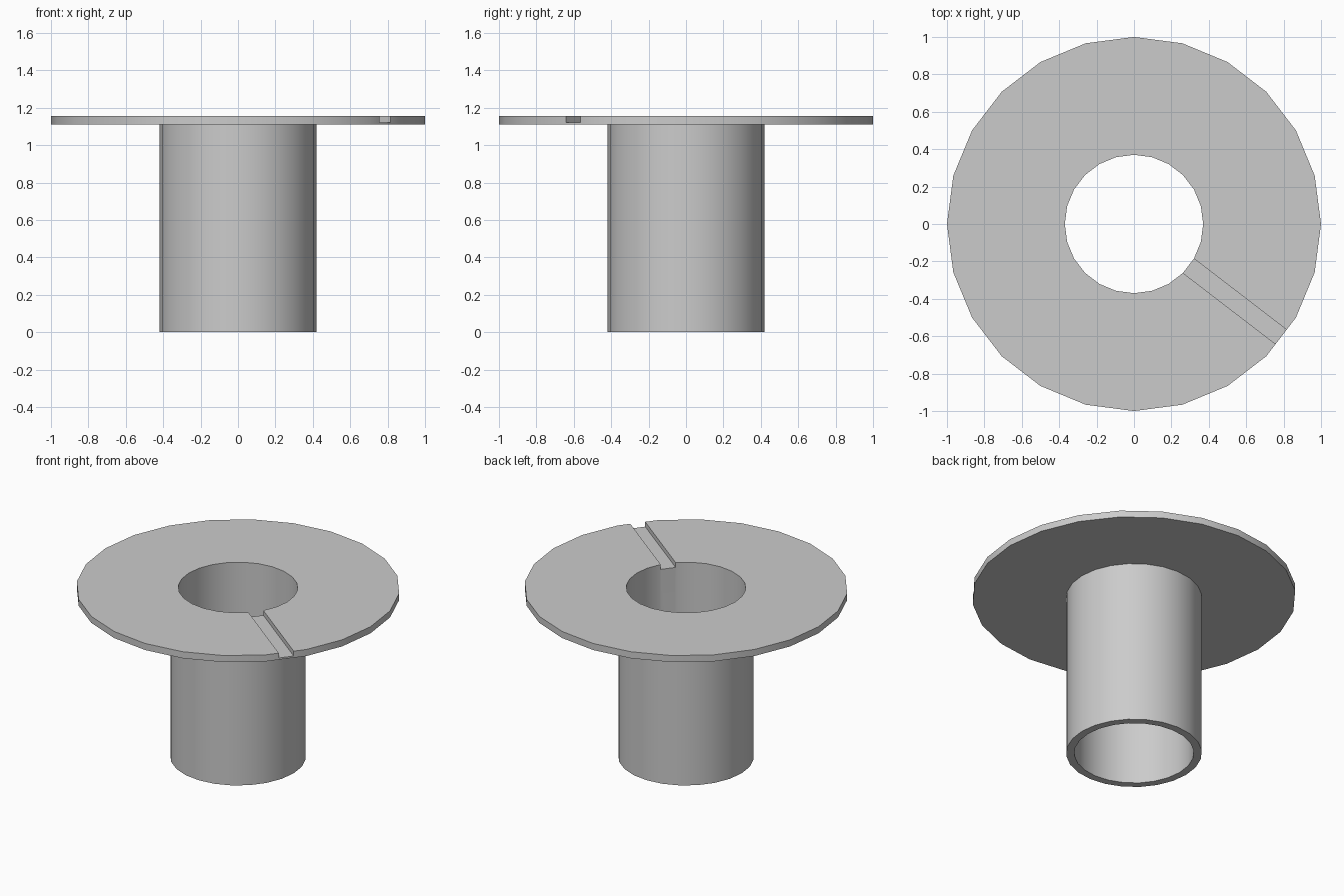
import bpy, math

cube = bpy.data.objects.get("Cube")
if cube:
    bpy.data.objects.remove(cube, do_unlink=True)

SIDES = 24
BORE, TUBE, RIM = 0.37, 0.42, 1.0
UNDERSIDE, TOP, SLOT_FLOOR = 1.11, 1.155, 1.122
SLOT_ANGLE = math.radians(-37.5)
SLOT_WIDTH = 2 * BORE * math.sin(math.pi / SIDES) * 0.998

# Single grey metal
grey = bpy.data.materials.new("grey metal")
grey.use_nodes = True
colour = (0.6, 0.6, 0.6, 1)
grey.diffuse_color = colour
grey.node_tree.nodes["Principled BSDF"].inputs["Base Color"].default_value = colour

# Closed cross-section, revolved into the flanged tube
profile = [(BORE, 0), (TUBE, 0), (TUBE, UNDERSIDE),
           (RIM, UNDERSIDE), (RIM, TOP), (BORE, TOP)]
count = len(profile)
verts, faces = [], []
for s in range(SIDES):
    a = 2 * math.pi * s / SIDES
    verts += [(r * math.cos(a), r * math.sin(a), z) for r, z in profile]
    here, there = s * count, (s + 1) % SIDES * count
    for p in range(count):
        q = (p + 1) % count
        faces.append((here + p, there + p, there + q, here + q))
mesh = bpy.data.meshes.new("flanged_tube")
mesh.from_pydata(verts, [], faces)
mesh.materials.append(grey)
tube = bpy.data.objects.new("flanged_tube", mesh)
bpy.context.collection.objects.link(tube)

# Radial slot cutter, from the bore out past the rim
start, end, height = 0.2, 1.2, 0.2
mid = (start + end) / 2
bpy.ops.mesh.primitive_cube_add(
    size=1, rotation=(0, 0, SLOT_ANGLE),
    location=(mid * math.cos(SLOT_ANGLE), mid * math.sin(SLOT_ANGLE),
              SLOT_FLOOR + height / 2))
cutter = bpy.context.object
cutter.name = "slot_cutter"
cutter.scale = (end - start, SLOT_WIDTH, height)
cutter.data.materials.append(grey)
cutter.hide_render = True

# Cut the slot, then drop the cutter
cut = tube.modifiers.new("slot", "BOOLEAN")
cut.operation = "DIFFERENCE"
cut.solver = "EXACT"
cut.object = cutter
bpy.ops.object.select_all(action="DESELECT")
tube.select_set(True)
bpy.context.view_layer.objects.active = tube
bpy.ops.object.modifier_apply(modifier=cut.name)
bpy.data.objects.remove(cutter, do_unlink=True)

# Smooth round walls, sharp rims
bpy.ops.object.shade_smooth_by_angle(angle=math.radians(30))
